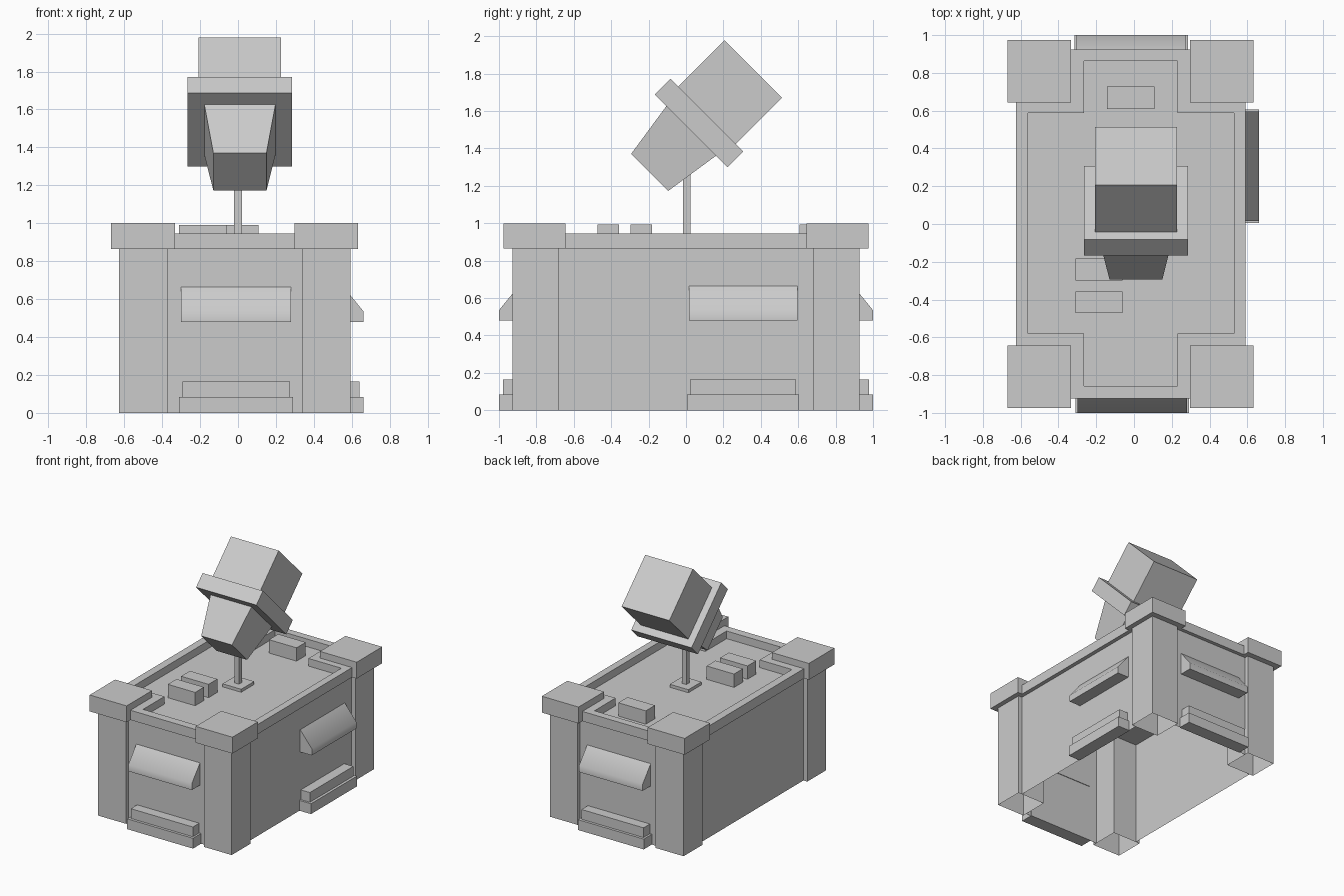
import bpy, bmesh, math
from mathutils import Matrix, Vector

if "Cube" in bpy.data.objects:
    bpy.data.objects.remove(bpy.data.objects["Cube"])


def finish(name, bm):
    bmesh.ops.recalc_face_normals(bm, faces=bm.faces[:])
    me = bpy.data.meshes.new(name)
    bm.to_mesh(me)
    bm.free()
    ob = bpy.data.objects.new(name, me)
    bpy.context.collection.objects.link(ob)
    return ob


def box(name, x, y, z, open_bottom=False):
    bm = bmesh.new()
    bmesh.ops.create_cube(bm, size=1)
    for v in bm.verts:
        v.co = [(a + b) / 2 + c * (b - a) for c, (a, b) in zip(v.co, (x, y, z))]
    if open_bottom:
        low = [f for f in bm.faces if all(v.co.z < z[0] + 1e-4 for v in f.verts)]
        bmesh.ops.delete(bm, geom=low, context='FACES_ONLY')
    return finish(name, bm)


def wall_trim(name, out, profile, t0, t1):
    """Extrude an (outward, z) profile along a wall facing `out`."""
    out = Vector(out)
    along = Vector((abs(out.y), abs(out.x), 0))
    bm = bmesh.new()
    a, b = ([bm.verts.new(out * p + along * t + Vector((0, 0, z))) for p, z in profile]
            for t in (t0, t1))
    bm.faces.new(a)
    bm.faces.new(b)
    n = len(a)
    for i in range(n):
        j = (i + 1) % n
        bm.faces.new((a[i], a[j], b[j], b[i]))
    return finish(name, bm)


def frustum(name, s0, s1, d0, d1):
    """Square section along the tilted head axis."""
    bm = bmesh.new()
    bmesh.ops.create_cube(bm, size=1)
    for v in bm.verts:
        s, d = (s1, d1) if v.co.z > 0 else (s0, d0)
        v.co = (v.co.x * s, v.co.y * s, d)
    m = Matrix.Translation((0.01, 0.027, 1.493)) @ Matrix.Rotation(-math.pi / 4, 4, 'X')
    bm.transform(m)
    return finish(name, bm)


def plus(x0, x1, X0, X1, y0, y1, Y0, Y1):
    """Rectangle with notched corners: lower case is the notch, upper case the extent."""
    return [(x0, Y0), (x1, Y0), (x1, y0), (X1, y0), (X1, y1), (x1, y1),
            (x1, Y1), (x0, Y1), (x0, y1), (X0, y1), (X0, y0), (x0, y0)]


# corner posts and caps
for sx, px, cx in (("left", (-0.628, -0.37), (-0.67, -0.333)),
                   ("right", (0.338, 0.592), (0.297, 0.632))):
    for sy, py, cy in (("front", (-0.928, -0.683), (-0.975, -0.643)),
                       ("back", (0.683, 0.928), (0.643, 0.975))):
        box(f"{sy}_{sx}_post", px, py, (0, 0.865), True)
        box(f"{sy}_{sx}_cap", cx, cy, (0.865, 1.0))

# recessed wall panels, open underneath
bm = bmesh.new()
for p, q in (((-0.37, -0.895), (0.338, -0.895)), ((-0.37, 0.895), (0.338, 0.895)),
             ((-0.593, -0.683), (-0.593, 0.683)), ((0.557, -0.683), (0.557, 0.683))):
    bm.faces.new([bm.verts.new(c) for c in
                  ((*p, 0), (*q, 0), (*q, 0.865), (*p, 0.865))])
finish("wall_panels", bm)

# raised rim and recessed deck
outer = plus(-0.333, 0.297, -0.625, 0.59, -0.643, 0.643, -0.925, 0.925)
inner = plus(-0.265, 0.23, -0.56, 0.53, -0.58, 0.588, -0.857, 0.863)
bm = bmesh.new()
loops = [[bm.verts.new((x, y, z)) for x, y in pts] for pts, z in
         ((outer, 0.865), (outer, 0.945), (inner, 0.945), (inner, 0.882))]
for a, b in zip(loops, loops[1:]):
    for i in range(12):
        j = (i + 1) % 12
        bm.faces.new((a[i], a[j], b[j], b[i]))
bm.faces.new(loops[0])
bm.faces.new(loops[3])
finish("deck", bm)

# vents and two-tier steps on the front, back and right walls
for side, out, wall, c in (("front", (0, -1, 0), 0.89, -0.01),
                           ("back", (0, 1, 0), 0.89, -0.015),
                           ("right", (1, 0, 0), 0.552, 0.305)):
    tip = wall + 0.11
    vent = wall_trim(f"{side}_vent", out, [(wall, 0.48), (tip, 0.48), (tip, 0.535), (wall, 0.67)],
                     c - 0.29, c + 0.29)
    bpy.context.view_layer.objects.active = vent
    vent.select_set(True)
    bpy.ops.object.shade_smooth_by_angle(angle=math.radians(45))
    vent.select_set(False)
    for tier, d, z0, z1, w in (("lower", 0, 0, 0.085, 0.30), ("upper", 0.022, 0.085, 0.165, 0.283)):
        wall_trim(f"{side}_{tier}_step", out,
                  [(wall, z0), (tip - d, z0), (tip - d, z1), (wall, z1)], c - w, c + w)

# deck blocks
for i, (x, y) in enumerate((((-0.31, -0.06), (-0.472, -0.358)),
                            ((-0.31, -0.06), (-0.298, -0.183)),
                            ((-0.143, 0.108), (0.608, 0.728)))):
    box(f"deck_block_{i + 1}", x, y, (0.882, 0.992))

# pole with base plate
box("pole_base", (-0.085, 0.085), (-0.08, 0.09), (0.882, 0.907))
box("pole", (-0.02, 0.02), (-0.016, 0.024), (0.9, 1.45))

# tilted head
frustum("head_nose", 0.28, 0.375, -0.313, 0)
frustum("head_flange", 0.55, 0.55, 0, 0.12)
frustum("head_body", 0.435, 0.435, 0.12, 0.47)
